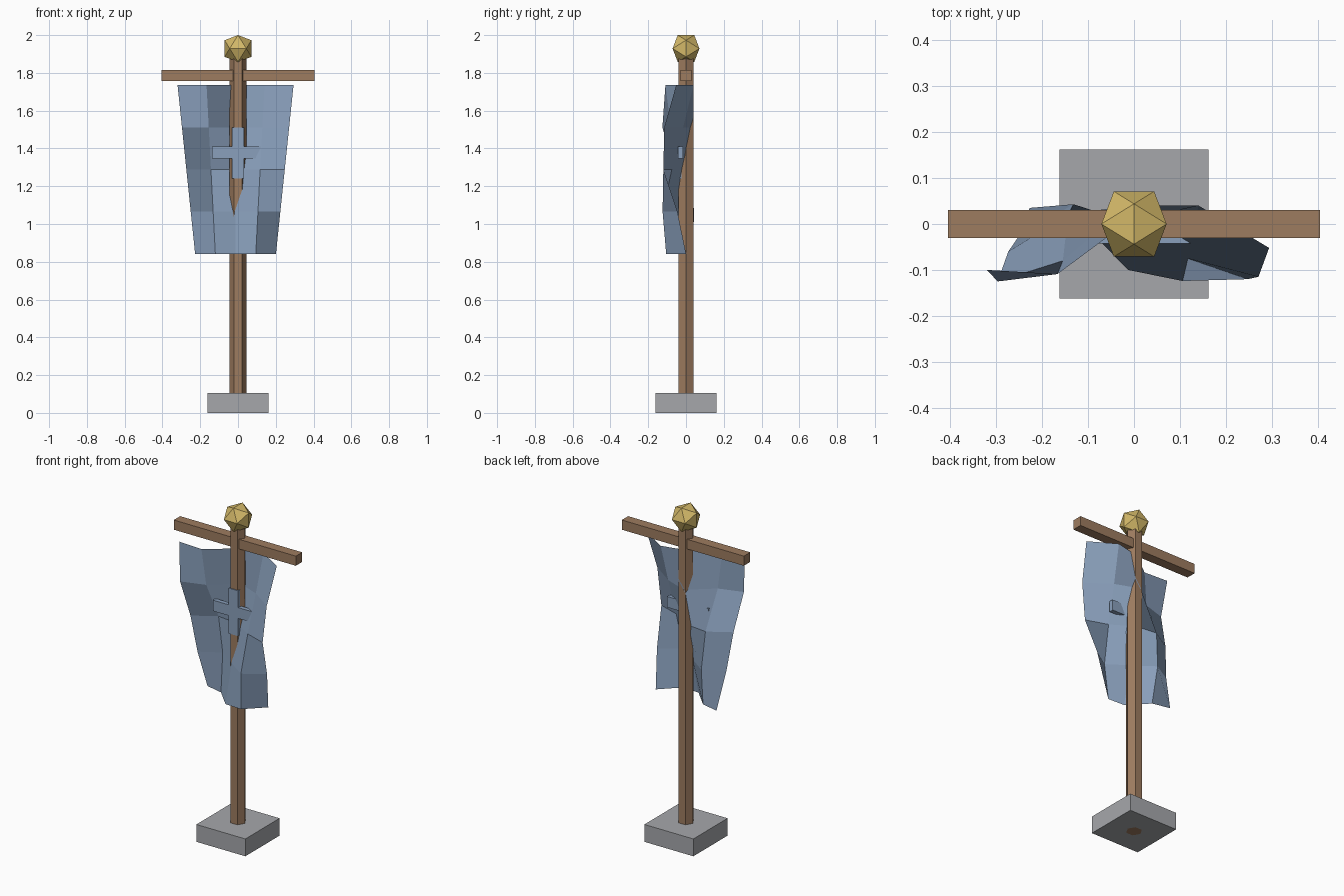
import bpy, bmesh, math
from mathutils import Matrix, Vector

cube = bpy.data.objects.get("Cube")
if cube:
    bpy.data.objects.remove(cube, do_unlink=True)


def material(name, rgb):
    m = bpy.data.materials.new(name)
    m.use_nodes = True
    m.diffuse_color = (*rgb, 1)
    m.node_tree.nodes["Principled BSDF"].inputs["Base Color"].default_value = (*rgb, 1)
    return m


wood = material("brown wood", (0.34, 0.20, 0.115))
cloth = material("blue cloth", (0.254, 0.352, 0.503))
gold = material("pale gold", (0.65, 0.48, 0.14))
stone = material("grey stone", (0.38, 0.39, 0.41))


def finish(name, bm, mat):
    mesh = bpy.data.meshes.new(name)
    bm.to_mesh(mesh)
    bm.free()
    mesh.materials.append(mat)
    obj = bpy.data.objects.new(name, mesh)
    bpy.context.collection.objects.link(obj)
    return obj


def box(name, size, centre, mat):
    bm = bmesh.new()
    bmesh.ops.create_cube(bm, size=1, matrix=Matrix.Translation(centre) @ Matrix.Diagonal((*size, 1)))
    return finish(name, bm, mat)


# Base block and crossbar
box("base_block", (0.325, 0.325, 0.104), (0, 0, 0.052), stone)
box("crossbar", (0.81, 0.06, 0.058), (0, 0, 1.786), wood)

# Six-sided pole with corners facing the sides
POLE_TOP = 1.9
bm = bmesh.new()
ring = [bm.verts.new((0.045 * math.cos(i * math.pi / 3), 0.045 * math.sin(i * math.pi / 3), 0))
        for i in range(6)]
bottom = bm.faces.new(ring)
top = bmesh.ops.extrude_face_region(bm, geom=[bottom], use_keep_orig=True)
bmesh.ops.translate(bm, vec=(0, 0, POLE_TOP),
                    verts=[v for v in top["geom"] if isinstance(v, bmesh.types.BMVert)])
bmesh.ops.recalc_face_normals(bm, faces=bm.faces)
finish("pole", bm, wood)

# Icosahedron finial: three golden rectangles wrapped in a hull
PHI = (1 + math.sqrt(5)) / 2
bm = bmesh.new()
for a in (-1, 1):
    for b in (-PHI, PHI):
        for p in ((a, b, 0), (0, a, b), (b, 0, a)):
            bm.verts.new(Vector(p) * 0.071 / PHI + Vector((0, 0, 1.929)))
bmesh.ops.convex_hull(bm, input=bm.verts)
bmesh.ops.recalc_face_normals(bm, faces=bm.faces)
finish("finial", bm, gold)

# Rippled, tapering banner: depth of each fold, row by row from the top
FOLDS = [(-0.10, -0.109, 0.005, 0.04, -0.052),
         (-0.125, -0.08, 0.04, -0.015, -0.115),
         (-0.06, 0.02, 0.005, -0.075, -0.12),
         (-0.026, 0.043, -0.042, -0.124, -0.045),
         (0.035, 0.01, -0.10, -0.105, 0.0)]
bm = bmesh.new()
grid = []
for r, depths in enumerate(FOLDS):
    t = r / 4
    half = 0.307 - 0.093 * t
    z = 1.735 - 0.893 * t
    grid.append([bm.verts.new((-0.013 + half * (c / 2 - 1), y, z)) for c, y in enumerate(depths)])
for r in range(4):
    for c in range(4):
        bm.faces.new((grid[r + 1][c], grid[r + 1][c + 1], grid[r][c + 1], grid[r][c]))
finish("banner", bm, cloth)

# Cross emblem in front of the pole
box("emblem_upright", (0.062, 0.028, 0.272), (0, -0.030, 1.376), cloth)
box("emblem_arm", (0.276, 0.026, 0.065), (0, -0.029, 1.378), cloth)
